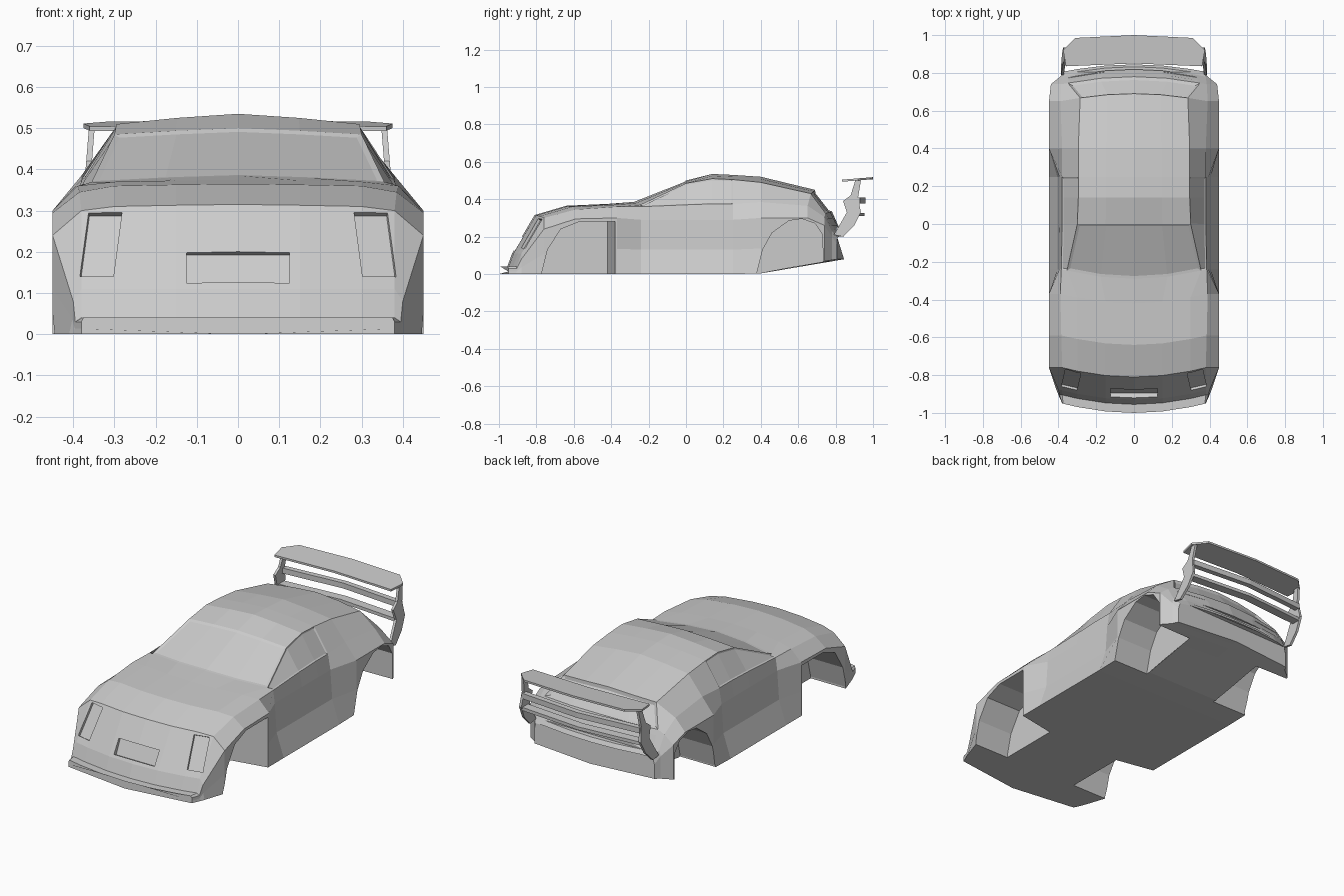
import bpy, bmesh
from math import radians
from mathutils import Matrix, Vector

cube = bpy.data.objects.get("Cube")
if cube:
    bpy.data.objects.remove(cube, do_unlink=True)

# Single body colour
paint = bpy.data.materials.new("light_grey")
paint.use_nodes = True
paint.diffuse_color = (0.6, 0.6, 0.6, 1)
for node in paint.node_tree.nodes:
    if node.type == 'BSDF_PRINCIPLED':
        node.inputs["Base Color"].default_value = paint.diffuse_color
        node.inputs["Roughness"].default_value = 0.6


def finish(bm, name):
    bmesh.ops.recalc_face_normals(bm, faces=bm.faces)
    mesh = bpy.data.meshes.new(name)
    bm.to_mesh(mesh)
    bm.free()
    mesh.materials.append(paint)
    obj = bpy.data.objects.new(name, mesh)
    bpy.context.collection.objects.link(obj)
    return obj


def prism(name, outline, place_a, place_b):
    """Solid between two placements of the same 2D outline."""
    bm = bmesh.new()
    a = [bm.verts.new(place_a(*p)) for p in outline]
    b = [bm.verts.new(place_b(*p)) for p in outline]
    bm.faces.new(a)
    bm.faces.new(b[::-1])
    n = len(a)
    for i in range(n):
        bm.faces.new((a[i], a[(i + 1) % n], b[(i + 1) % n], b[i]))
    return finish(bm, name)


def box(name, centre, size, tilt=0, turn=0):
    bm = bmesh.new()
    m = (Matrix.Translation(centre) @ Matrix.Rotation(radians(turn), 4, 'Z')
         @ Matrix.Rotation(radians(tilt), 4, 'X')
         @ Matrix.Diagonal(Vector(size).to_4d()))
    bmesh.ops.create_cube(bm, size=1, matrix=m)
    return finish(bm, name)


# Body sections: y, sill x, belt x z, shoulder x z, roof edge x z, centre z
sections = [
    (-1.0, .38, .38, .03, .375, .04, .3, .04, .04),
    (-.955, .4, .395, .03, .38, .04, .3, .04, .04),
    (-.93, .41, .4, .08, .38, .11, .3, .11, .11),
    (-.81, .45, .45, .24, .38, .3, .3, .31, .315),
    (-.64, .45, .45, .295, .385, .345, .3, .36, .365),
    (-.42, .45, .45, .3, .39, .36, .3, .37, .375),
    (-.29, .45, .395, .29, .385, .36, .355, .37, .385),
    (0, .45, .395, .29, .38, .37, .3, .485, .5),
    (.14, .45, .395, .29, .38, .375, .295, .51, .535),
    (.25, .45, .395, .29, .38, .375, .295, .505, .53),
    (.4, .45, .45, .3, .38, .385, .295, .49, .52),
    (.69, .45, .45, .3, .39, .365, .285, .43, .45),
    (.78, .44, .44, .26, .385, .305, .35, .325, .335),
    (.82, .39, .39, .2, .38, .23, .3, .24, .245),
    (.845, .37, .37, .16, .36, .195, .3, .2, .2),
]


def half_ring(y, xs, xb, zb, xh, zh, xr, zr, zc):
    floor = max(0, (y - .38) * .17)
    low = floor + .45 * (zb - floor)
    bow = .05 if y < -.2 else -.04 if y > .6 else 0
    pts = [(0, floor), (xs, floor), (xb + (xs - xb) * .2, low), (xb, zb),
           (xh, zh), (xr, zr), (xr / 2, zr + (zc - zr) * .6), (0, zc)]
    return [Vector((x, y + bow * min(1, x / .38) ** 2, z)) for x, z in pts]


bm = bmesh.new()
rings = []
for s in sections:
    half = half_ring(*s)
    other = [Vector((-p.x, p.y, p.z)) for p in half[6:0:-1]]
    rings.append([bm.verts.new(p) for p in half + other])
grid = {}
count = len(rings[0])
for r in range(len(rings) - 1):
    for c in range(count):
        d = (c + 1) % count
        grid[r, c] = bm.faces.new((rings[r][c], rings[r][d], rings[r + 1][d], rings[r + 1][c]))
bm.faces.new(rings[0])
bm.faces.new(rings[-1][::-1])
bmesh.ops.recalc_face_normals(bm, faces=bm.faces)


# Glass panels set slightly into the shell
def inset(rows, cols, width, depth):
    bmesh.ops.inset_region(bm, faces=[grid[r, c] for r in rows for c in cols],
                           thickness=width, depth=depth, use_even_offset=True)


screen = (5, 6, 7, 8)
inset([6], screen, .014, -.004)
inset([11], screen, .016, -.01)
for side in (4, 9):
    inset([6, 7, 8], [side], .008, -.004)
body = finish(bm, "car_body")

# Wheel arches, lamp recesses and plate recess
front_arch = [(-.77, -.1), (-.77, .01), (-.74, .13), (-.67, .24), (-.57, .28),
              (-.42, .28), (-.42, -.1)]
rear_arch = [(.38, -.1), (.38, .01), (.41, .13), (.46, .22), (.55, .285),
             (.62, .295), (.69, .27), (.73, .21), (.735, -.1)]
cutters = [box("plate_cut", (0, -.9, .164), (.25, .05, .085), -25),
           box("bumper_slot_cut", (0, .85, .235), (.6, .09, .025))]
for s in (1, -1):
    for outline in (front_arch, rear_arch):
        cutters.append(prism(
            "wheel_arch_cut", outline,
            lambda y, z: (s * .23, y, z),
            lambda y, z: (s * .6, y + (.07 if y == -.42 else 0), z)))
    cutters.append(box("headlight_cut", (s * .333, -.826, .218), (.084, .03, .18), -31, s * 13))
    cutters.append(box("tail_light_cut", (s * .25, .795, .285), (.2, .03, .04), 23, s * -9))
for cutter in cutters:
    cutter.hide_render = True
    mod = body.modifiers.new("cut", 'BOOLEAN')
    mod.operation = 'DIFFERENCE'
    mod.solver = 'EXACT'
    mod.object = cutter
bpy.context.view_layer.objects.active = body
for mod in list(body.modifiers):
    bpy.ops.object.modifier_apply(modifier=mod.name)
for cutter in cutters:
    bpy.data.objects.remove(cutter, do_unlink=True)

# Rear wing: swept plank with clipped corners
half_wing = [(0, .85), (.36, .835), (.375, .92), (.31, .985), (0, 1.0)]
wing = half_wing + [(-x, y) for x, y in half_wing[3:0:-1]]
prism("wing_plank", wing,
      lambda x, y: (x, y, .494 + (y - .84) * .08),
      lambda x, y: (x, y, .505 + (y - .84) * .08))

# Cross slats between the wing supports
for y, z, depth, tall in ((.945, .393, .03, .03), (.93, .318, .05, .018)):
    arc = [(-.365, -.03), (0, 0), (.365, -.03)]
    slat = [(x, y + b + depth / 2) for x, b in arc]
    slat += [(x, y + b - depth / 2) for x, b in arc[::-1]]
    prism("wing_slat", slat, lambda x, y: (x, y, z - tall / 2), lambda x, y: (x, y, z + tall / 2))

# Wing supports, leaning inwards towards the top
support = [(.79, .21), (.82, .26), (.86, .33), (.84, .39), (.88, .42), (.905, .5),
           (.935, .5), (.92, .41), (.935, .33), (.9, .26), (.84, .2)]
for s in (1, -1):
    prism("wing_support", support,
          lambda y, z: (s * (.372 - (z - .2) * .08), y, z),
          lambda y, z: (s * (.386 - (z - .2) * .08), y, z))
